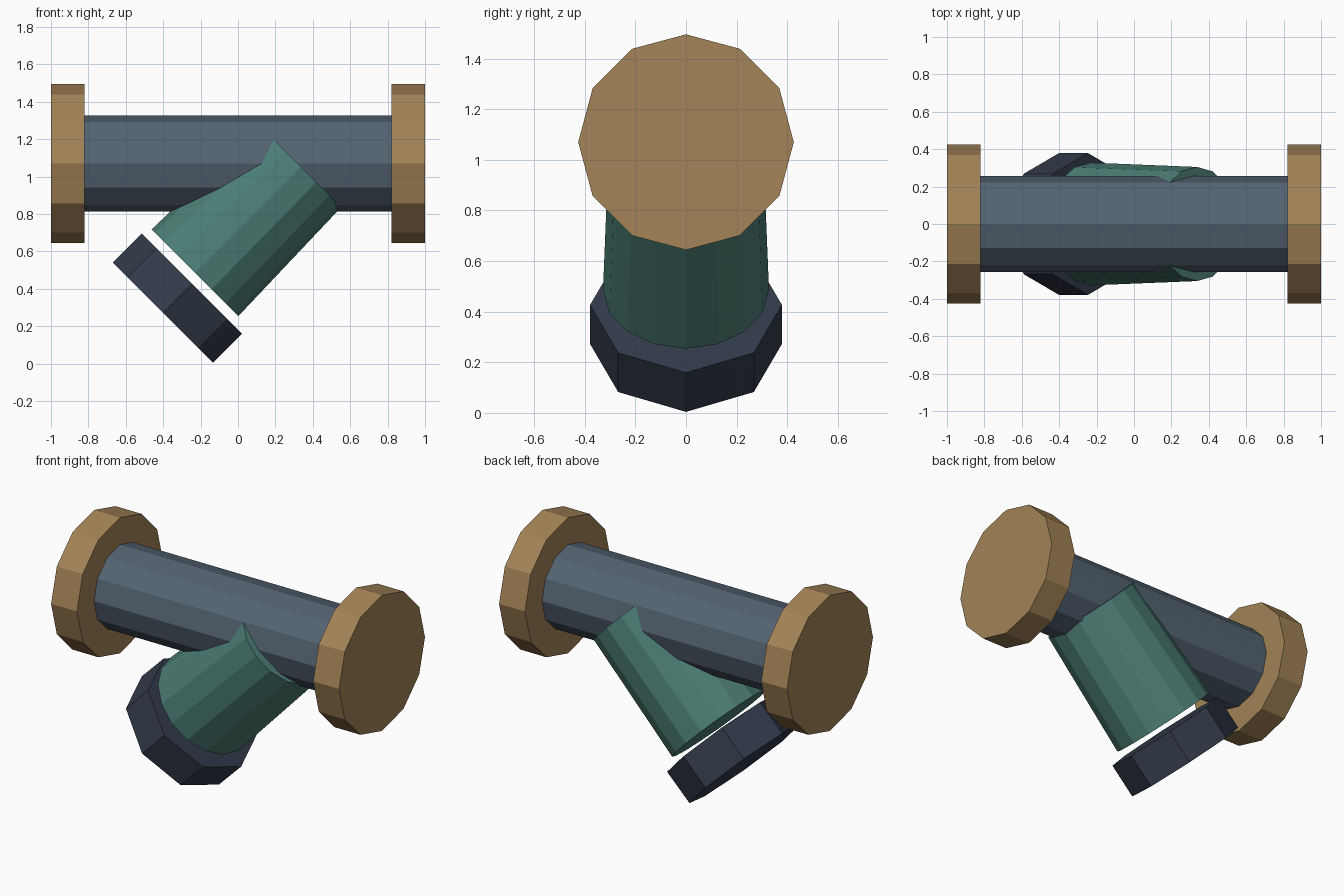
import bpy
from math import radians
from mathutils import Vector

if "Cube" in bpy.data.objects:
    bpy.data.objects.remove(bpy.data.objects["Cube"], do_unlink=True)


def material(name, rgb):
    mat = bpy.data.materials.new(name)
    mat.use_nodes = True
    mat.diffuse_color = (*rgb, 1)
    mat.node_tree.nodes["Principled BSDF"].inputs["Base Color"].default_value = (*rgb, 1)
    return mat


def tube(name, start, end, r_start, r_end, sides, mat):
    """Flat-shaded prism or tapered cone between two points in the x-z plane."""
    a = Vector((start[0], 0, start[1]))
    b = Vector((end[0], 0, end[1]))
    axis = b - a
    tilt = Vector((0, 0, 1)).angle(axis)
    bpy.ops.mesh.primitive_cone_add(
        vertices=sides, radius1=r_start, radius2=r_end, depth=axis.length,
        location=(a + b) / 2, rotation=(0, tilt if axis.x > 0 else -tilt, 0))
    obj = bpy.context.object
    obj.name = name
    obj.data.materials.append(mat)
    return obj


bronze = material("bronze", (0.366, 0.227, 0.095))
steel = material("blue grey steel", (0.089, 0.127, 0.168))
green = material("sea green", (0.072, 0.209, 0.178))
dark = material("dark slate", (0.032, 0.044, 0.069))

AXIS_Z = 1.07

# Main pipe with a flange at each end
tube("main_pipe", (-0.85, AXIS_Z), (0.85, AXIS_Z), 0.257, 0.257, 12, steel)
for side, name in ((-1, "right_flange"), (1, "left_flange")):
    tube(name, (side * 0.82, AXIS_Z), (side, AXIS_Z), 0.426, 0.426, 12, bronze)

# Slanted branch, tapering up into the pipe
tube("branch", (-0.23, 0.486), (0.337, 1.053), 0.328, 0.305, 16, green)

# Octagonal cap just below the branch
tube("branch_cap", (-0.401, 0.272), (-0.246, 0.427), 0.379, 0.379, 8, dark)
